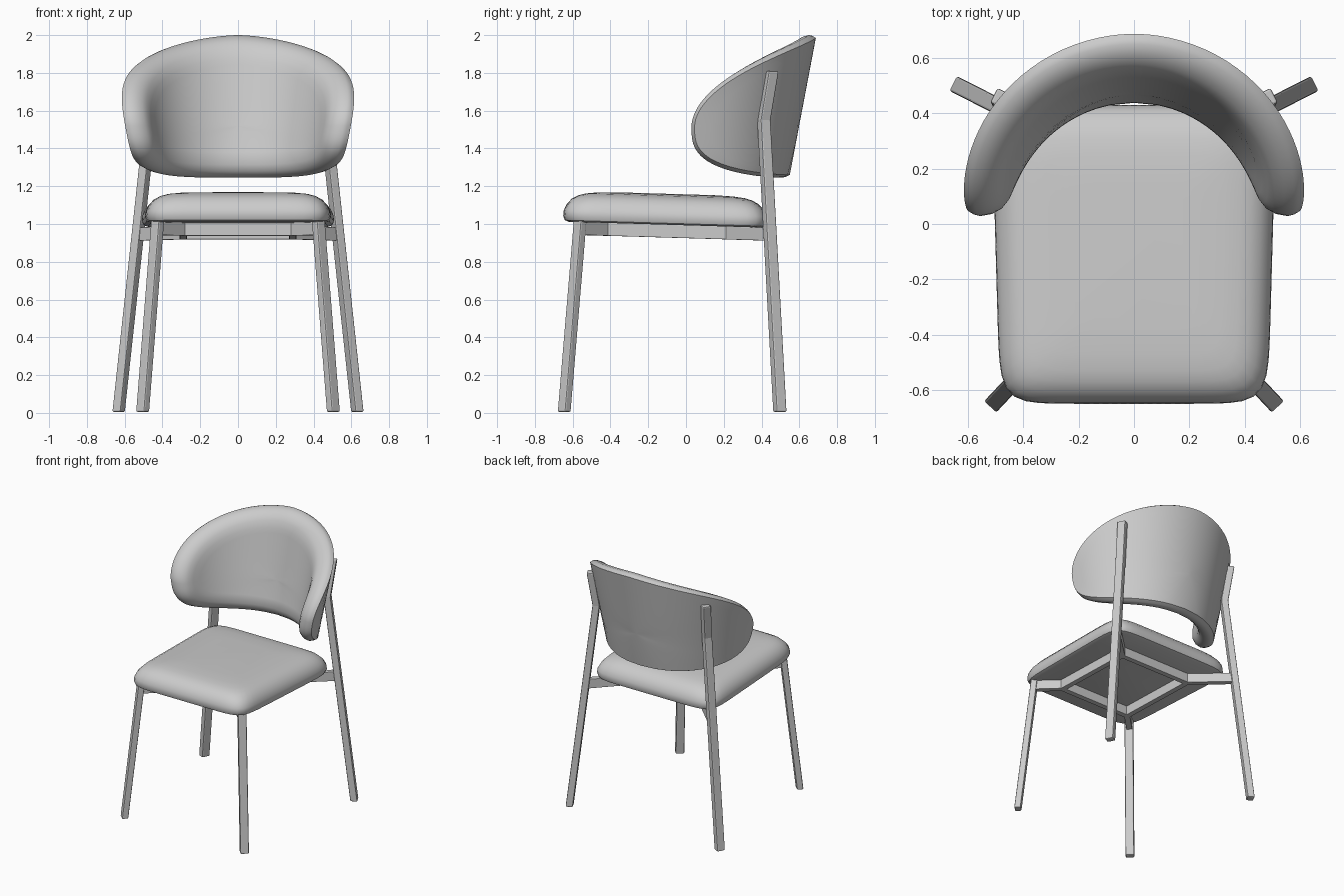
import bpy, bmesh
from math import sin, cos, pi, radians, copysign, hypot
from mathutils import Vector

if "Cube" in bpy.data.objects:
    bpy.data.objects.remove(bpy.data.objects["Cube"])


def loft(name, rings, smooth=True, bevel=0, mirror=False):
    """Skin closed rings of points, cap both ends."""
    bm = bmesh.new()
    loops = [[bm.verts.new(p) for p in r] for r in rings]
    n = len(rings[0])
    for a, b in zip(loops, loops[1:]):
        for i in range(n):
            j = (i + 1) % n
            bm.faces.new((a[i], a[j], b[j], b[i]))
    bm.faces.new(loops[0][::-1])
    bm.faces.new(loops[-1])
    bmesh.ops.recalc_face_normals(bm, faces=bm.faces)
    for f in bm.faces:
        f.smooth = smooth
    me = bpy.data.meshes.new(name)
    bm.to_mesh(me)
    bm.free()
    if smooth:
        me.set_sharp_from_angle(angle=radians(45))
    ob = bpy.data.objects.new(name, me)
    bpy.context.collection.objects.link(ob)
    if bevel:
        m = ob.modifiers.new("Bevel", 'BEVEL')
        m.width, m.segments, m.limit_method = bevel, 2, 'ANGLE'
        m.angle_limit = radians(40)
    if mirror:
        m = ob.modifiers.new("Mirror", 'MIRROR')
        m.use_mirror_merge = False
    return ob


def spow(v, e):
    return copysign(abs(v) ** e, v)


# Seat: rounded tapered plan, cushion profile given as (inset, height)
def seat_ring(inset, z):
    pts = []
    for i in range(96):
        a = 2 * pi * (i + .5) / 96
        c, s = cos(a), sin(a)
        r = (abs(c) ** 9 + abs(s) ** 9) ** (-1 / 9)
        y = -.11 + .54 * r * s * (1 - inset / .54)
        half = .50 + .028 * (y + .11)
        x = half * r * c * (1 - inset / .5)
        pts.append((x, y, z - .007 - .03 * y))
    return pts


seat_profile = [(.03, 1.0), (.009, 1.008), (0, 1.03), (.003, 1.06), (.018, 1.093),
                (.045, 1.123), (.08, 1.142), (.12, 1.153), (.18, 1.16), (.28, 1.164)]
loft("seat", [seat_ring(*p) for p in seat_profile])


# Backrest: padded shell wrapped round a cone, drawn in (angle, height)
def back_ring(inset, depth, k=1.0):
    pts = []
    for i in range(128):
        a = 2 * pi * i / 128
        c, s = cos(a), sin(a)
        if s >= 0:
            t, h, tall = spow(c, 2 / 1.6), spow(s, 2 / 1.8), .48
        else:
            t, h, tall = spow(c, 2 / 3.1), spow(s, 2 / 3.1), .275
        u = radians(87) * t * (1 - inset / .95) * k
        z = 1.52 + tall * h * (1 - inset / tall) * k
        r = .62 + .19 * (z - 1.63) - depth
        pts.append((r * sin(u), r * cos(u), z))
    return pts


back_profile = [(.015, 0), (.004, .02), (0, .04), (.01, .075),
                (.035, .105), (.07, .122), (.12, .13)]
steps = [.02] + [i / 10 for i in range(1, 10)]
loft("backrest", [back_ring(.015, 0, k) for k in steps]
     + [back_ring(*p) for p in back_profile]
     + [back_ring(.12, .13, k) for k in reversed(steps)])


# Legs: rectangular section turned to face the splay direction
def leg(name, path, thick, wide):
    d = Vector((path[0][0] - path[1][0], path[0][1] - path[1][1], 0)).normalized()
    w = Vector((-d.y, d.x, 0))
    rings = [[Vector(p) + d * (i * thick / 2) + w * (j * wide / 2)
              for i, j in ((-1, -1), (1, -1), (1, 1), (-1, 1))] for p in path]
    loft(name, rings, smooth=False, bevel=.008, mirror=True)


leg("front_leg", [(.505, -.645, .005), (.425, -.56, 1.02)], .045, .06)
leg("back_leg", [(.632, .497, .005), (.465, .412, 1.55), (.485, .455, 1.81)], .05, .06)


# Under-seat frame: rectangle of rails with diagonal arms to the legs
def rail(name, p, q, mirror=True, width=.04, height=.07):
    dx, dy = q[0] - p[0], q[1] - p[1]
    l = hypot(dx, dy)
    nx, ny = -dy / l * width / 2, dx / l * width / 2
    rings = []
    for x, y in (p, q):
        z = .96 - .03 * y
        rings.append([(x + i * nx, y + i * ny, z + j * height / 2)
                      for i, j in ((-1, -1), (1, -1), (1, 1), (-1, 1))])
    loft(name, rings, smooth=False, bevel=.003, mirror=mirror)


rail("side_rail", (.29, -.42), (.29, .22))
rail("front_rail", (-.29, -.42), (.29, -.42), mirror=False)
rail("rear_rail", (-.29, .22), (.29, .22), mirror=False)
rail("front_arm", (.28, -.41), (.43, -.56))
rail("rear_arm", (.28, .21), (.52, .44))
